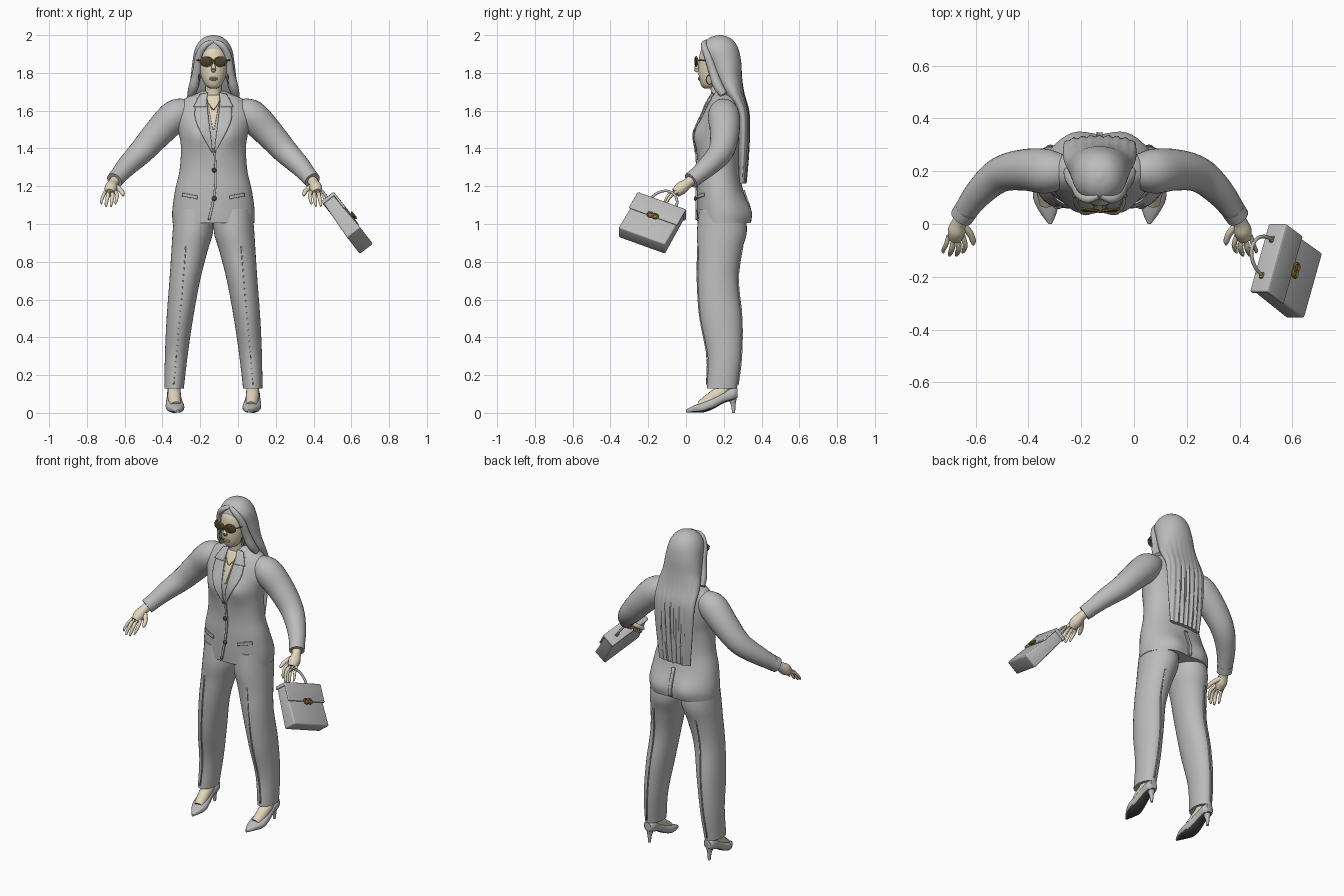
import bpy, bmesh, math
from mathutils import Vector, Matrix
from mathutils.bvhtree import BVHTree

if "Cube" in bpy.data.objects:
    bpy.data.objects.remove(bpy.data.objects["Cube"])

CX = -0.13  # the figure's own centre line


def material(name, *rgb):
    m = bpy.data.materials.new(name)
    m.use_nodes = True
    m.diffuse_color = (*rgb, 1)
    m.node_tree.nodes["Principled BSDF"].inputs["Base Color"].default_value = (*rgb, 1)
    return m


GREY = material("cloth_grey", 0.5, 0.5, 0.5)
SKIN = material("skin", 0.76, 0.67, 0.5)
GOLD = material("gold", 0.36, 0.23, 0.05)
LENS = material("lens_brown", 0.07, 0.05, 0.03)
DARK = material("dark_grey", 0.06, 0.06, 0.06)
LIPS = material("lips", 0.6, 0.46, 0.35)


def finish(name, bm, mat, origin=CX, angle=50):
    """Turn a bmesh into a smooth shaded object."""
    bmesh.ops.recalc_face_normals(bm, faces=bm.faces)
    me = bpy.data.meshes.new(name)
    bm.to_mesh(me)
    bm.free()
    me.transform(Matrix.Translation((origin, 0, 0)))
    ob = bpy.data.objects.new(name, me)
    bpy.context.collection.objects.link(ob)
    me.materials.append(mat)
    bpy.ops.object.select_all(action='DESELECT')
    ob.select_set(True)
    bpy.context.view_layer.objects.active = ob
    bpy.ops.object.shade_smooth_by_angle(angle=math.radians(angle))
    return ob


def smooth_rows(rows, k):
    """Catmull-Rom interpolation of number rows."""
    rows = [Vector(r) for r in rows]
    out = []
    for i in range(len(rows) - 1):
        a, b, c, d = rows[max(i - 1, 0)], rows[i], rows[i + 1], rows[min(i + 2, len(rows) - 1)]
        for j in range(k):
            t = j / k
            out.append(b + (c - a) * t / 2 + (a * 2 - b * 5 + c * 4 - d) * t * t / 2
                       + (b * 3 - a - c * 3 + d) * t ** 3 / 2)
    return out + [rows[-1]]


def skin_rings(name, rings, mat, origin=CX):
    bm = bmesh.new()
    loops = [[bm.verts.new(p) for p in ring] for ring in rings]
    n = len(loops[0])
    for lo, hi in zip(loops, loops[1:]):
        for i in range(n):
            bm.faces.new((lo[i], lo[(i + 1) % n], hi[(i + 1) % n], hi[i]))
    bm.faces.new(loops[0])
    bm.faces.new(loops[-1])
    return finish(name, bm, mat, origin)


def loft(name, rows, mat, side=1, axis="z", power=1.0, k=5, n=40, shape=None):
    """Rows hold position along the axis, centre pair and radius pair."""
    rings = []
    for t, a, b, ra, rb in smooth_rows(rows, k):
        ring = []
        for i in range(n):
            w = i * math.tau / n
            c, s = math.cos(w), math.sin(w)
            p = a + ra * math.copysign(abs(c) ** power, c)
            q = b + rb * math.copysign(abs(s) ** power, s)
            v = Vector((p, q, t)) if axis == "z" else Vector((p, t, q))
            if shape:
                v = shape(v, w)
            ring.append((v.x * side, v.y, v.z))
        rings.append(ring)
    return skin_rings(name, rings, mat)


def tube(name, rows, mat, side=1, k=5, n=16, origin=CX):
    """Rows hold x, y, z and radius."""
    pts = smooth_rows(rows, k)
    rings = []
    for i, p in enumerate(pts):
        d = (pts[min(i + 1, len(pts) - 1)] - pts[max(i - 1, 0)]).to_3d()
        q = d.to_track_quat('Z', 'Y' if abs(d.normalized().y) < 0.9 else 'X')
        ring = []
        for j in range(n):
            w = j * math.tau / n
            v = p.to_3d() + q @ Vector((math.cos(w), math.sin(w), 0)) * p[3]
            ring.append((v.x * side, v.y, v.z))
        rings.append(ring)
    return skin_rings(name, rings, mat, origin)


def ball(name, centre, size, mat, side=1):
    bm = bmesh.new()
    bmesh.ops.create_uvsphere(bm, u_segments=20, v_segments=12, radius=1)
    place = Matrix.Translation((centre[0] * side, centre[1], centre[2]))
    bm.transform(place @ Matrix.Diagonal((*size, 1)))
    return finish(name, bm, mat)


def patch(name, edge_a, edge_b, target, mat, side=1, lift=0.005, front=True):
    """Thin plate between two x-z edges, laid on the target's front or back."""
    tree = BVHTree.FromPolygons([v.co for v in target.data.vertices],
                                [p.vertices for p in target.data.polygons])
    way = 1 if front else -1
    bm = bmesh.new()
    grid = []
    for a, b in zip(smooth_rows(edge_a, 6), smooth_rows(edge_b, 6)):
        row = []
        for j in range(7):
            x, z = a.lerp(b, j / 6)
            start = Vector((CX + x * side, -way, z))
            hit = tree.ray_cast(start, Vector((0, way, 0)))[0] or tree.find_nearest(start)[0]
            row.append(bm.verts.new((x * side, hit.y - lift * way, z)))
        grid.append(row)
    for r, s in zip(grid, grid[1:]):
        for j in range(6):
            bm.faces.new((r[j], r[j + 1], s[j + 1], s[j]))
    ob = finish(name, bm, mat)
    solid = ob.modifiers.new("thickness", 'SOLIDIFY')
    solid.thickness, solid.offset = 0.007, 0
    return ob


# Jacket body, with bust and seat swelling out of the loft
def torso_shape(v, w):
    bust = math.exp(-((abs(v.x) - 0.085) / 0.06) ** 2 - ((v.z - 1.47) / 0.075) ** 2)
    seat = math.exp(-((abs(v.x) - 0.1) / 0.08) ** 2 - ((v.z - 1.05) / 0.08) ** 2)
    v.y += 0.025 * seat if math.sin(w) > 0 else -0.025 * bust
    return v


jacket = loft("jacket_body", [
    (1.005, 0, .195, .216, .135), (1.07, 0, .195, .218, .137), (1.18, 0, .18, .203, .122),
    (1.28, 0, .172, .18, .11), (1.4, 0, .17, .172, .113), (1.48, 0, .175, .183, .115),
    (1.56, 0, .185, .2, .105), (1.62, 0, .195, .193, .09), (1.665, 0, .2, .15, .07),
    (1.69, 0, .2, .09, .055), (1.705, 0, .2, .06, .045)], GREY, power=.9, n=56, shape=torso_shape)

# Neckline, lapels, front edge and back vent
patch("neck_skin", [(-.035, 1.68), (-.022, 1.6), (-.004, 1.5)], [(.035, 1.68), (.022, 1.6), (.004, 1.5)],
      jacket, SKIN, lift=.003)
patch("front_edge", [(0, 1.4), (.004, 1.2), (-.03, 1.02)], [(.012, 1.4), (.016, 1.2), (-.016, 1.02)], jacket, GREY)
patch("back_vent", [(-.01, 1.18), (-.012, 1.01)], [(.012, 1.18), (.01, 1.01)], jacket, GREY, front=False)
for s in (-1, 1):
    patch("lapel", [(.036, 1.68), (.028, 1.58), (.004, 1.38)], [(.085, 1.665), (.095, 1.55), (.01, 1.38)],
          jacket, GREY, s, lift=.007)
    patch("collar", [(.03, 1.695), (.04, 1.62)], [(.07, 1.685), (.105, 1.62)], jacket, GREY, s, lift=.011)
    patch("pocket_flap", [(.085, 1.15), (.165, 1.165)], [(.085, 1.132), (.165, 1.147)], jacket, GREY, s)
for z in (1.285, 1.135):
    ball("jacket_button", (.004, .052 if z > 1.2 else .05, z), (.013, .009, .013), DARK)

# Sleeves, trousers, shoes and hands
arm = [(.13, .2, 1.605, .06), (.2, .2, 1.575, .084), (.29, .205, 1.485, .078), (.38, .185, 1.385, .067),
       (.46, .115, 1.305, .054), (.522, .03, 1.232, .041)]
fingers = [(-.026, .0, .01), (-.009, .012, .011), (.009, .012, .011), (.026, .0, .009)]
for s in (-1, 1):
    tube("sleeve", arm, GREY, s, n=28)
    tube("cuff", [(.505, .054, 1.252, .046), (.524, .026, 1.23, .044)], GREY, s, k=2, n=28)
    for j in range(3):
        ball("cuff_button", (.53 - .011 * j, .072 + .014 * j, 1.262 + .01 * j), (.007, .007, .007), DARK, s)
    leg = loft("trouser_leg", [
        (.13, .208, .19, .051, .08), (.3, .197, .203, .06, .088), (.5, .178, .185, .07, .108),
        (.7, .152, .168, .081, .106), (.85, .128, .178, .095, .116), (.96, .109, .19, .107, .132),
        (1.08, .105, .19, .1, .12)], GREY, s, n=36)
    for front in (True, False):
        patch("trouser_crease", [(.145, .88), (.172, .55), (.208, .15)], [(.15, .88), (.177, .55), (.213, .15)],
              leg, GREY, s, lift=.003, front=front)
    # Foot and pointed court shoe
    tube("foot", [(.208, .205, .19, .036), (.208, .2, .125, .034), (.207, .15, .085, .036), (.2, .08, .035, .03)], SKIN, s)
    shoe = loft("shoe", [
        (.0, .188, .01, .006, .008), (.04, .194, .02, .03, .018), (.09, .202, .03, .048, .028),
        (.14, .207, .05, .045, .031), (.2, .209, .083, .037, .031), (.25, .209, .1, .036, .033),
        (.272, .209, .105, .022, .025)], GREY, s, axis="y", power=.8, n=24)
    shoe.data.materials.append(DARK)
    for f in shoe.data.polygons:
        f.material_index = int(f.normal.z < -.7)
    tube("shoe_heel", [(.209, .245, .085, .026), (.209, .25, .045, .013), (.209, .252, 0, .008)], GREY, s, n=12)
    # Wrist, palm and fingers
    tube("palm", [(.51, .045, 1.245, .028), (.532, .008, 1.215, .027), (.542, -.025, 1.19, .034),
                  (.548, -.055, 1.165, .026)], SKIN, s)
    for off, ahead, r in fingers:
        x = .546 + off
        tube("finger", [(x, -.045, 1.172, r), (x + off * .4, -.078 - ahead, 1.152, r * .95),
                        (x + off * .5 + .008, -.1 - ahead, 1.122 - ahead, r * .8),
                        (x + off * .4 + .01, -.108 - ahead, 1.105 - ahead, r * .4)], SKIN, s, k=3, n=10)
    tube("thumb", [(.52, -.005, 1.2, .015), (.492, -.035, 1.18, .013), (.48, -.065, 1.16, .011),
                   (.48, -.078, 1.15, .005)], SKIN, s, k=3, n=10)

# Neck and head
tube("neck", [(0, .19, 1.62, .06), (0, .175, 1.7, .043), (0, .165, 1.77, .045)], SKIN, n=24)
loft("head", [(1.718, 0, .115, .018, .02), (1.735, 0, .122, .042, .042), (1.78, 0, .135, .064, .067),
              (1.85, 0, .15, .076, .083), (1.92, 0, .157, .071, .078), (1.965, 0, .165, .04, .045)], SKIN)
tube("nose", [(0, .071, 1.865, .006), (0, .06, 1.835, .01), (0, .054, 1.82, .013), (0, .066, 1.808, .009)], SKIN, n=12)
for z in (1.773, 1.765):
    ball("lip", (0, .072, z), (.022, .01, .005), LIPS)


# Long hair: a cap that falls into a grooved sheet down the back
def hair_shape(v, w):
    fall = min(max((1.8 - v.z) / .3, 0), 1)
    v.y += .006 * fall * math.cos(v.x * 190) * max(math.sin(w), 0)
    return v


loft("hair", [(1.215, 0, .297, .108, .018), (1.35, 0, .302, .122, .025), (1.5, 0, .304, .134, .03),
              (1.6, 0, .295, .138, .036), (1.69, 0, .252, .138, .056), (1.77, 0, .222, .122, .075),
              (1.85, 0, .203, .112, .09), (1.92, 0, .182, .1, .098), (1.965, 0, .178, .076, .078),
              (1.99, 0, .178, .045, .045), (2.0, 0, .178, .008, .008)], GREY, n=72, power=.95, shape=hair_shape)
for s in (-1, 1):
    tube("side_lock", [(.004, .108, 1.965, .012), (.045, .095, 1.945, .017), (.076, .115, 1.89, .02),
                       (.088, .145, 1.8, .024), (.105, .17, 1.73, .026), (.118, .2, 1.685, .02)], GREY, s, n=14)
    # Sunglasses and earrings
    ring = [(.037 + .034 * math.cos(i * math.tau / 16), .048 + .012 * abs(math.cos(i * math.pi / 16)) ** 2,
             1.86 + .025 * math.sin(i * math.tau / 16), .004) for i in range(17)]
    tube("glasses_rim", ring, GOLD, s, k=1, n=6)
    ball("glasses_lens", (.037, .052, 1.86), (.034, .007, .025), LENS, s)
    tube("glasses_arm", [(.07, .052, 1.868, .004), (.086, .1, 1.868, .004), (.085, .16, 1.865, .004)], GOLD, s, n=6)
    hoop = [(.076, .125 + .018 * math.sin(i * math.tau / 16), 1.765 + .026 * math.cos(i * math.tau / 16), .0025)
            for i in range(17)]
    tube("earring", hoop, GOLD, s, k=1, n=6)
tube("glasses_bridge", [(-.008, .047, 1.868, .004), (.008, .047, 1.868, .004)], GOLD, k=2, n=6)
tube("necklace", [(-.05, .15, 1.69, .003), (-.03, .115, 1.645, .003), (0, .092, 1.605, .004),
                  (.03, .115, 1.645, .003), (.05, .15, 1.69, .003)], GOLD, n=6)

# Handbag, built upright in its own frame and then tilted: x width, y depth, z height
wide = Vector((.07, .25, -.09)).normalized()
up = Vector((-.16, .095, .21))
up = (up - wide * up.dot(wide)).normalized()
tilt = Matrix((wide, up.cross(wide), up)).transposed().to_4x4()
tilt.translation = (.575, -.18, 1.005)


def bag_box(name, centre, size, mat, top=1.0, bevel=.008):
    bm = bmesh.new()
    bmesh.ops.create_cube(bm, size=1)
    for v in bm.verts:
        if v.co.z > 0:
            v.co.y *= top
    bm.transform(Matrix.Translation(centre) @ Matrix.Diagonal((*size, 1)))
    bmesh.ops.bevel(bm, geom=bm.edges[:], offset=bevel, segments=3, affect='EDGES', profile=.5)
    bm.transform(tilt)
    return finish(name, bm, mat, 0)


out = -1 if (tilt.to_3x3() @ Vector((0, 1, 0))).x < 0 else 1
bag_box("bag_body", (0, 0, -.005), (.27, .088, .25), GREY, top=.75)
bag_box("bag_lid", (0, .004 * out, .118), (.282, .084, .02), GREY, bevel=.006)
bag_box("bag_flap", (0, .041 * out, .068), (.282, .012, .11), GREY, bevel=.005)
bag_box("clasp_plate", (0, .05 * out, .01), (.05, .009, .02), GOLD, bevel=.003)
for sx in (-1, 1):
    hoop = [(sx * .014 + .015 * math.cos(i * math.tau / 12), .056 * out,
             .01 + .015 * math.sin(i * math.tau / 12), .005) for i in range(13)]
    tube("clasp_ring", hoop, GOLD, k=1, n=6, origin=0).data.transform(tilt)
    bag_box("handle_mount", (sx * .075, 0, .13), (.024, .016, .012), GOLD, bevel=.003)
arch = [(.075 * math.cos(i * math.pi / 8), 0, .125 + .105 * math.sin(i * math.pi / 8), .007) for i in range(9)]
tube("bag_handle", arch, GREY, k=3, n=10, origin=0).data.transform(tilt)
